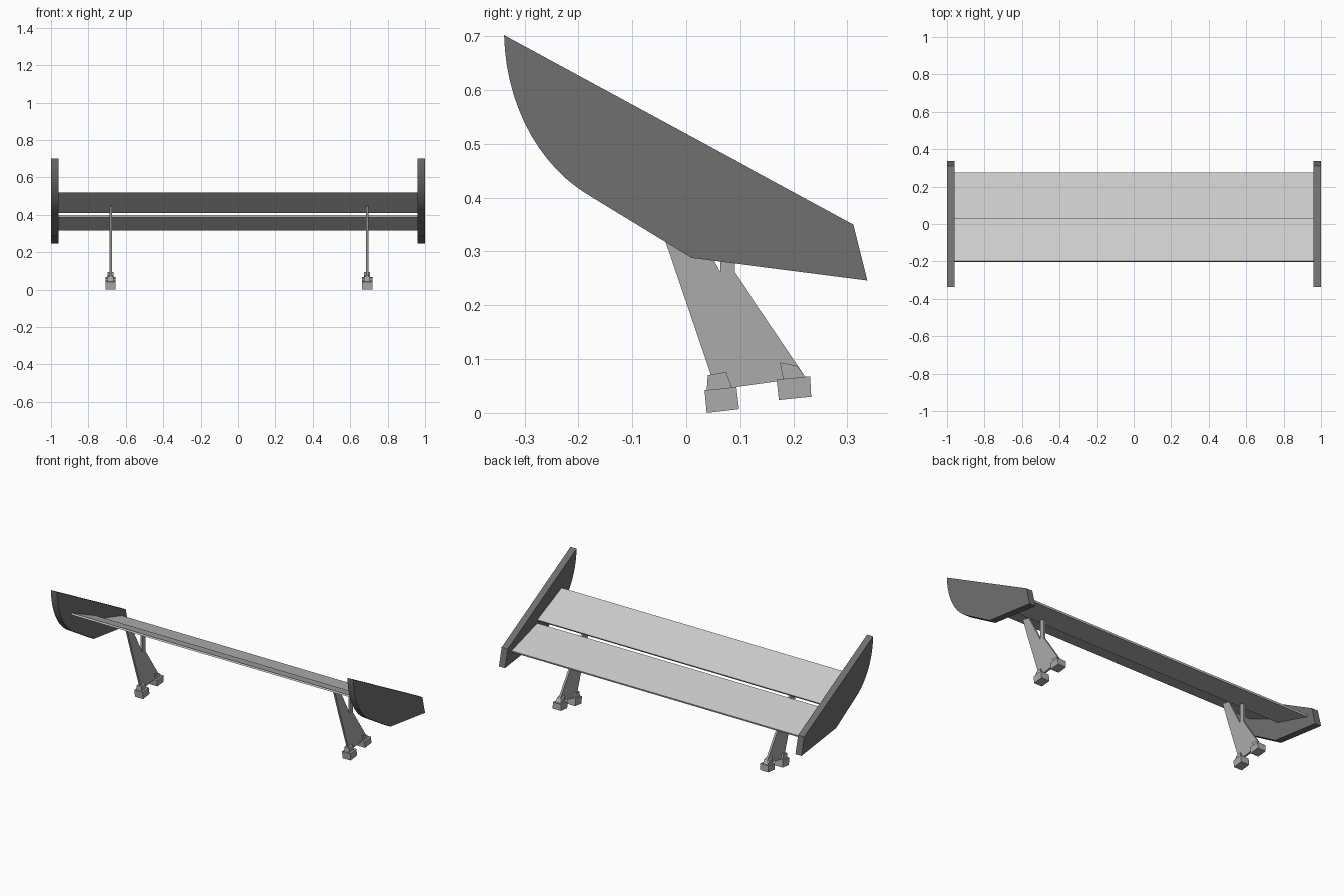
import bpy, bmesh
from mathutils import Vector
from mathutils.geometry import interpolate_bezier

if "Cube" in bpy.data.objects:
    bpy.data.objects.remove(bpy.data.objects["Cube"])


def grey(name, v):
    mat = bpy.data.materials.new(name)
    mat.diffuse_color = (v, v, v, 1)
    mat.use_nodes = True
    mat.node_tree.nodes["Principled BSDF"].inputs["Base Color"].default_value = mat.diffuse_color
    return mat


PLATE = grey("dark_grey", 0.16)
BLADE = grey("light_grey", 0.54)
MOUNT = grey("mid_grey", 0.41)


def extrude(name, profile, x0, x1, mat, smooth=False):
    """Extrude a (y, z) profile along x."""
    bm = bmesh.new()
    face = bm.faces.new([bm.verts.new((x0, y, z)) for y, z in profile])
    ext = bmesh.ops.extrude_face_region(bm, geom=[face])
    moved = [v for v in ext["geom"] if isinstance(v, bmesh.types.BMVert)]
    bmesh.ops.translate(bm, verts=moved, vec=(x1 - x0, 0, 0))
    bmesh.ops.recalc_face_normals(bm, faces=bm.faces)
    mesh = bpy.data.meshes.new(name)
    bm.to_mesh(mesh)
    bm.free()
    mesh.materials.append(mat)
    ob = bpy.data.objects.new(name, mesh)
    bpy.context.collection.objects.link(ob)
    if smooth:
        bpy.ops.object.select_all(action="DESELECT")
        ob.select_set(True)
        bpy.context.view_layer.objects.active = ob
        bpy.ops.object.shade_smooth_by_angle(angle=0.4)
    return ob


# Wing blades, sloping down to the rear with a slot between them
extrude("upper_blade", [(-0.197, 0.522), (0.032, 0.418), (0.027, 0.409), (-0.202, 0.513)], -0.965, 0.965, BLADE)
extrude("lower_blade", [(0.032, 0.398), (0.275, 0.326), (0.272, 0.316), (0.029, 0.388)], -0.965, 0.965, BLADE)

# End plate outline with curved leading edge
curve = interpolate_bezier(Vector((-0.338, 0.702)), Vector((-0.335, 0.575)),
                           Vector((-0.275, 0.46)), Vector((-0.18, 0.404)), 14)
plate = [(p[0], p[1]) for p in curve] + [(0.01, 0.288), (0.337, 0.246), (0.311, 0.35)]

# Forked strut: front arm to the upper blade, rear post to the lower blade
strut = [(0.046, 0.07), (-0.038, 0.317), (-0.08, 0.446), (-0.03, 0.434),
         (0.063, 0.262), (0.063, 0.382), (0.09, 0.375), (0.09, 0.262),
         (0.222, 0.067), (0.181, 0.06), (0.085, 0.047), (0.05, 0.043)]

# Tilted foot blocks and the clamps sitting on them
feet = {
    "front_foot": ([(0.034, 0.042), (0.093, 0.048), (0.098, 0.007), (0.038, 0.0)], 0.027),
    "front_clamp": ([(0.038, 0.042), (0.040, 0.07), (0.074, 0.076), (0.085, 0.047)], 0.016),
    "rear_foot": ([(0.169, 0.062), (0.231, 0.068), (0.233, 0.03), (0.173, 0.024)], 0.027),
    "rear_clamp": ([(0.181, 0.063), (0.175, 0.094), (0.207, 0.087), (0.222, 0.067)], 0.016),
}

for side, s, cx in (("left", -1, -0.681), ("right", 1, 0.691)):
    extrude(side + "_end_plate", plate, s * 0.96, s * 1.0, PLATE, smooth=True)
    extrude(side + "_strut", strut, cx - 0.006, cx + 0.006, MOUNT)
    for name, (profile, half) in feet.items():
        extrude(side + "_" + name, profile, cx - half, cx + half, MOUNT)
